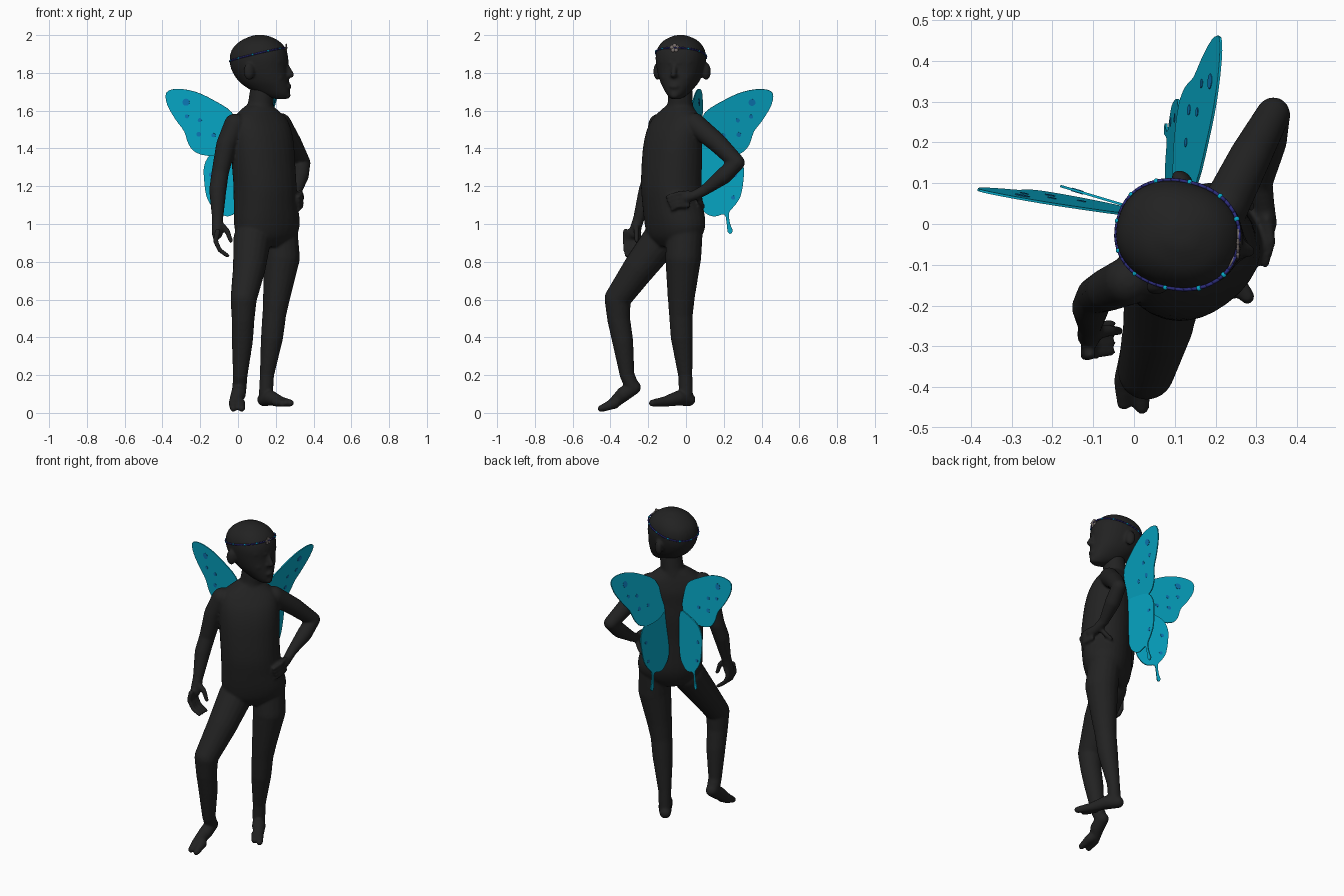
import bpy, bmesh, math
from mathutils import Vector, Matrix

if "Cube" in bpy.data.objects:
    bpy.data.objects.remove(bpy.data.objects["Cube"])


def material(name, rgb):
    m = bpy.data.materials.new(name)
    m.diffuse_color = (*rgb, 1)
    m.use_nodes = True
    m.node_tree.nodes["Principled BSDF"].inputs["Base Color"].default_value = m.diffuse_color
    return m


CHARCOAL = material("charcoal", (0.016, 0.016, 0.016))
TEAL = material("wing teal", (0.002, 0.4, 0.58))
BLUE = material("spot blue", (0.004, 0.2, 0.5))
INDIGO = material("band indigo", (0.025, 0.025, 0.2))
SILVER = material("dull silver", (0.2, 0.17, 0.16))


def finish(name, bm, mat, smooth=True):
    me = bpy.data.meshes.new(name)
    bmesh.ops.recalc_face_normals(bm, faces=bm.faces)
    for f in bm.faces:
        f.smooth = smooth
    bm.to_mesh(me)
    bm.free()
    ob = bpy.data.objects.new(name, me)
    me.materials.append(mat)
    bpy.context.collection.objects.link(ob)
    return ob


def fuse(ob, voxel):
    # blend overlapping volumes into one skin
    r = ob.modifiers.new("Remesh", 'REMESH')
    r.mode = 'VOXEL'
    r.voxel_size = voxel
    r.use_smooth_shade = True
    s = ob.modifiers.new("Smooth", 'SMOOTH')
    s.factor = 0.5
    s.iterations = 5


def spline(pts, steps, closed):
    # smooth curve through points of any dimension
    out, n = [], len(pts)
    for i in range(n if closed else n - 1):
        a, b, c, d = (pts[(i + k) % n if closed else min(max(i + k, 0), n - 1)] for k in (-1, 0, 1, 2))
        for s in range(steps):
            t = s / steps
            out.append([.5 * (2 * q + (r - p) * t + (2 * p - 5 * q + 4 * r - w) * t * t
                              + (3 * q - p - 3 * r + w) * t ** 3) for p, q, r, w in zip(a, b, c, d)])
    return out if closed else out + [pts[-1]]


def ball(bm, c, r, scale=(1, 1, 1), yaw=0):
    m = Matrix.Translation(c) @ Matrix.Rotation(yaw, 4, 'Z') @ Matrix.Diagonal((*scale, 1))
    bmesh.ops.create_uvsphere(bm, u_segments=16, v_segments=10, radius=r, matrix=m)


def rod(bm, p, q, r1, r2, sides=18):
    a, b = Vector(p), Vector(q)
    m = Matrix.Translation((a + b) / 2) @ (b - a).to_track_quat('Z', 'Y').to_matrix().to_4x4()
    bmesh.ops.create_cone(bm, cap_ends=True, segments=sides, radius1=r1, radius2=r2,
                          depth=(b - a).length, matrix=m)


def limb(bm, pts):
    # chain of tapered segments with round joints; each point is x, y, z, radius
    for p in pts:
        ball(bm, p[:3], p[3])
    for p, q in zip(pts, pts[1:]):
        rod(bm, p[:3], q[:3], p[3], q[3])


def oval(a, b, yaw, n=32, p=2.2):
    # rounded section: a sideways, b forward
    out = []
    for i in range(n):
        t = 2 * math.pi * i / n
        c, s = math.cos(t), math.sin(t)
        f = b * math.copysign(abs(c) ** (2 / p), c)
        l = a * math.copysign(abs(s) ** (2 / p), s)
        out.append((f * math.cos(yaw) - l * math.sin(yaw), f * math.sin(yaw) + l * math.cos(yaw)))
    return out


def loft(bm, rings):
    # rings: x, y, z, half width, half depth, yaw
    loops = [[bm.verts.new((x + u, y + v, z)) for u, v in oval(a, b, yaw)]
             for x, y, z, a, b, yaw in spline(rings, 4, False)]
    n = len(loops[0])
    for lo, hi in zip(loops, loops[1:]):
        for i in range(n):
            bm.faces.new((lo[i], lo[(i + 1) % n], hi[(i + 1) % n], hi[i]))
    bm.faces.new(loops[0][::-1])
    bm.faces.new(loops[-1])


# ---- body: torso, neck, arms, legs
bm = bmesh.new()
YAW = math.radians(-53)
loft(bm, [(x, y, z, a, b, YAW) for x, y, z, a, b in [
    (.145, -.06, .88, .08, .08), (.15, -.06, .93, .165, .115), (.153, -.058, 1.0, .187, .135),
    (.147, -.07, 1.1, .177, .142), (.143, -.078, 1.2, .172, .145), (.135, -.075, 1.32, .174, .143),
    (.13, -.07, 1.42, .175, .135), (.122, -.06, 1.5, .172, .122), (.115, -.05, 1.56, .155, .098),
    (.112, -.042, 1.6, .11, .078), (.112, -.036, 1.625, .075, .065)]])
limb(bm, [(.112, -.035, 1.57, .08), (.12, -.03, 1.64, .067), (.13, -.03, 1.72, .064)])
# left arm, hand on hip
limb(bm, [(.225, .045, 1.53, .058), (.285, .165, 1.43, .052), (.342, .27, 1.325, .042),
          (.33, .2, 1.255, .045), (.312, .1, 1.18, .029), (.32, .04, 1.15, .026), (.326, .0, 1.14, .026)])
for i in range(4):
    z = 1.17 - .022 * i
    limb(bm, [(.326, .01, z - .005, .014), (.336, -.045, z - .01, .012), (.322, -.1 + .009 * i, z - .026, .01)])
limb(bm, [(.305, .06, 1.15, .016), (.275, .08, 1.11, .014), (.25, .09, 1.09, .012)])
# right arm, hanging
limb(bm, [(-.015, -.14, 1.525, .06), (-.062, -.16, 1.42, .054), (-.095, -.175, 1.27, .046),
          (-.107, -.205, 1.18, .046), (-.108, -.25, 1.03, .03), (-.11, -.275, .95, .03)])
for i in range(4):
    y = -.25 - .023 * i
    limb(bm, [(-.108, y, .96, .016), (-.12, y - .004, .91, .013), (-.095, y, .86, .012), (-.055, y + .006, .832, .011)])
limb(bm, [(-.095, -.265, 1.0, .017), (-.058, -.262, .965, .015), (-.038, -.262, .91, .012)])
# left leg, standing
limb(bm, [(.22, -.005, .97, .095), (.232, -.015, .82, .096), (.205, -.025, .62, .073), (.192, -.027, .52, .063),
          (.18, -.022, .4, .059), (.153, -.004, .2, .038), (.148, 0, .1, .037)])
limb(bm, [(.135, .017, .07, .034), (.175, -.04, .078, .04), (.225, -.11, .06, .028), (.278, -.178, .052, .019)])
limb(bm, [(.2, -.11, .057, .024), (.235, -.17, .05, .018)])
# right leg, knee bent and heel raised
limb(bm, [(.075, -.13, .92, .1), (.06, -.245, .77, .087), (.03, -.362, .605, .07), (.027, -.357, .5, .061),
          (.023, -.335, .38, .056), (.012, -.312, .2, .039), (.008, -.285, .14, .038)])
limb(bm, [(.008, -.275, .135, .037), (.002, -.33, .1, .04), (-.02, -.385, .05, .03), (-.025, -.44, .023, .018)])
limb(bm, [(.01, -.38, .05, .03), (.02, -.45, .023, .018)])
fuse(finish("body", bm, CHARCOAL), .0075)

# ---- head: skull, nose, lips, ears
HY = math.radians(-13)
PIVOT = Matrix.Translation((.11, -.027, 0)) @ Matrix.Rotation(HY, 4, 'Z') @ Matrix.Translation((-.11, 0, 0))


def hp(x, y, z):
    return PIVOT @ Vector((x, y, z))


bm = bmesh.new()
rings = []
for z, back, front, w in [(1.662, .2, .26, .026), (1.685, .12, .276, .052), (1.72, .05, .276, .079),
                          (1.76, .0, .272, .103), (1.82, -.036, .266, .123), (1.88, -.044, .266, .131),
                          (1.93, -.028, .252, .121), (1.97, .015, .215, .09), (1.993, .065, .168, .045),
                          (2.0, .09, .14, .02)]:
    c = hp((back + front) / 2, 0, z)
    rings.append((c.x, c.y, z, w, (front - back) / 2, HY))
loft(bm, rings)
limb(bm, [(*hp(.258, 0, 1.845), .012), (*hp(.286, 0, 1.79), .016)])
ball(bm, hp(.27, 0, 1.785), .02, (.8, 1.2, .7), HY)
ball(bm, hp(.273, 0, 1.728), .024, (.6, 1.1, .6), HY)
ball(bm, hp(.264, 0, 1.682), .024, (.8, 1, .8), HY)
for s in (-1, 1):
    ball(bm, hp(.088, s * .132, 1.808), .04, (.75, .55, 1.15), HY - s * .5)
    limb(bm, [(*hp(.258, s * .02, 1.853), .012), (*hp(.232, s * .075, 1.858), .012)])
    ball(bm, hp(.225, s * .05, 1.775), .032, (1, .9, .8), HY)
fuse(finish("head", bm, CHARCOAL), .007)


# ---- circlet around the head
def band_point(u, v):
    return hp(.107 + u, v, 1.897 + .24 * u)


path = oval(.132, .151, 0, 48)
bm = bmesh.new()
loop = [band_point(u, v) for u, v in path]
for p, q in zip(loop, loop[1:] + loop[:1]):
    rod(bm, p, q + (q - p) * .1, .0045, .0045, 8)
finish("circlet", bm, INDIGO)
bm = bmesh.new()
for i in range(4, 46, 4):
    ball(bm, loop[i], .007, (1, 1, .8))
finish("circlet_beads", bm, TEAL)

# flower ornament on the brow
bm = bmesh.new()
tip = hp(.259, 0, 1.932)
for k in range(5):
    t = math.pi / 2 + k * 2 * math.pi / 5
    ball(bm, tip + Vector((0, .015 * math.cos(t), .013 * math.sin(t))), .011, (.4, 1, 1))
for s in (-1, 1):
    limb(bm, [(*hp(.258, s * .015, 1.932), .005), (*hp(.25, s * .045, 1.932), .004)])
finish("circlet_flower", bm, SILVER)

# ---- wings: one outline in spread and height, laid on a tilted plane on each side
UPPER = [(.07, 1.5), (.1, 1.59), (.2, 1.655), (.3, 1.7), (.4, 1.715), (.458, 1.695), (.452, 1.63), (.405, 1.55),
         (.36, 1.49), (.335, 1.42), (.29, 1.375), (.2, 1.36), (.1, 1.38), (.065, 1.43)]
LOWER = [(.065, 1.4), (.15, 1.4), (.26, 1.368), (.303, 1.31), (.305, 1.24), (.29, 1.15), (.26, 1.1), (.228, 1.06),
         (.234, 1.0), (.247, .965), (.235, .948), (.221, .96), (.216, 1.0), (.203, 1.05), (.15, 1.04),
         (.1, 1.06), (.06, 1.12), (.05, 1.28)]
UPPER_SPOTS = [(.35, 1.645, .019), (.275, 1.55, .011), (.345, 1.57, .011), (.28, 1.475, .013), (.2, 1.47, .011)]
LOWER_SPOTS = [(.26, 1.26, .011), (.25, 1.14, .011)]

# placing rules: spread s and height z to a point
PLACE = {
    ("left", "upper"): lambda s, z: Vector((.095 + .08 * (s - .1) + .27 * (z - 1.38), s, z)),
    ("left", "lower"): lambda s, z: Vector((.083 + .05 * (s - .1) + .08 * (z - 1.15), s, z)),
    ("right", "upper"): lambda s, z: Vector((-.38 + .97 * (.458 - s),
                                             .08 - .184 * (.458 - s) - .08 * (z - 1.69), z)),
    ("right", "lower"): lambda s, z: Vector((-.18 + .8 * (.305 - s), .09 - .24 * (.305 - s), z)),
}
for (side, part), place in PLACE.items():
    outline, spots = (UPPER, UPPER_SPOTS) if part == "upper" else (LOWER, LOWER_SPOTS)
    o = place(.2, 1.3)
    normal = (place(.3, 1.3) - o).cross(place(.2, 1.4) - o).normalized()
    bm = bmesh.new()
    f = bm.faces.new([bm.verts.new(place(*p)) for p in spline(outline, 3, True)])
    for v in bmesh.ops.extrude_face_region(bm, geom=[f])["geom"]:
        if isinstance(v, bmesh.types.BMVert):
            v.co += normal * .006
    finish(side + "_" + part + "_wing", bm, TEAL, False)
    bm = bmesh.new()
    for s, z, r in spots:
        c = place(s, z) + normal * .003
        rod(bm, c - normal * .0045, c + normal * .0045, r, r, 12)
    finish(side + "_" + part + "_wing_spots", bm, BLUE, False)
